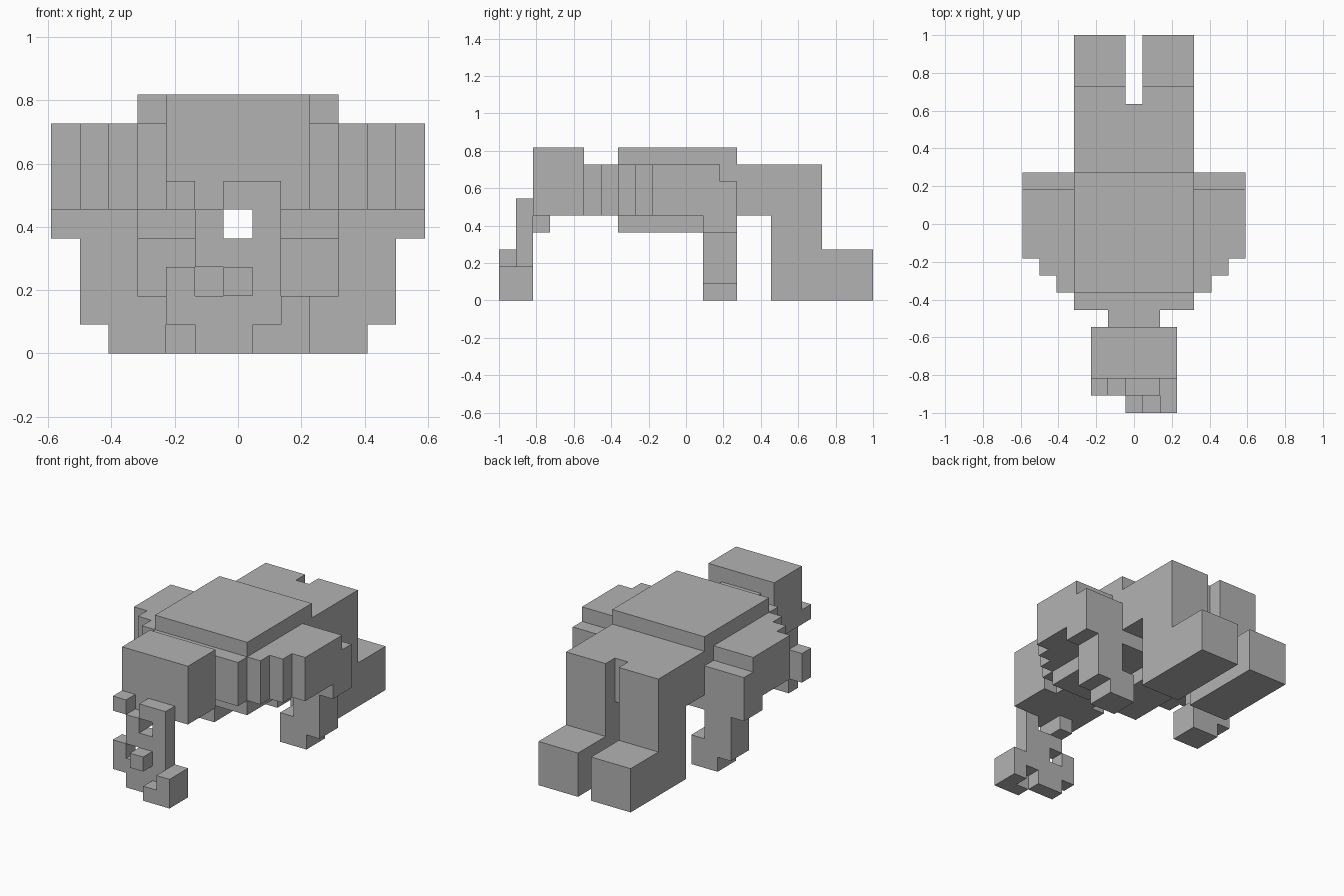
import bpy
import bmesh
from mathutils import Vector

U = 1 / 11  # size of one block

if "Cube" in bpy.data.objects:
    bpy.data.objects.remove(bpy.data.objects["Cube"], do_unlink=True)

grey = bpy.data.materials.new("plain_grey")
grey.use_nodes = True
colour = (0.45, 0.45, 0.45, 1)
grey.diffuse_color = colour
grey.node_tree.nodes["Principled BSDF"].inputs["Base Color"].default_value = colour

SIDES = [Vector(d) for d in ((1, 0, 0), (-1, 0, 0), (0, 1, 0), (0, -1, 0), (0, 0, 1), (0, 0, -1))]


def cells(x, y, z):
    """Block cells in a box; x counts columns inclusively, y and z are bounds."""
    return {(i, j, k) for i in range(x[0], x[1] + 1)
            for j in range(*y) for k in range(*z)}


def build(name, *boxes, flip=False):
    """Make one closed part from boxes, keeping only its outer faces."""
    filled = set().union(*(cells(*b) for b in boxes))
    if flip:
        filled = {(-i, j, k) for i, j, k in filled}
    bm = bmesh.new()
    for cell in filled:
        centre = Vector(cell) + Vector((0, 0.5, 0.5))
        for n in SIDES:
            if tuple(int(a + b) for a, b in zip(cell, n)) in filled:
                continue
            u = Vector((n.y, n.z, n.x))
            v = n.cross(u)
            ring = (-u - v, u - v, u + v, v - u)
            bm.faces.new([bm.verts.new((centre + (n + r) / 2) * U) for r in ring])
    bmesh.ops.remove_doubles(bm, verts=bm.verts, dist=U / 100)
    mesh = bpy.data.meshes.new(name)
    bm.to_mesh(mesh)
    bm.free()
    mesh.materials.append(grey)
    obj = bpy.data.objects.new(name, mesh)
    bpy.context.collection.objects.link(obj)


# Torso, back plate, neck and head
build("torso", ((-3, 3), (-5, 7), (5, 8)))
build("back_plate", ((-3, 3), (-4, 3), (8, 9)))
build("neck", ((-1, 1), (-6, -5), (5, 8)))
build("head", ((-2, 2), (-9, -6), (5, 9)))
build("jaw", ((-1, -1), (-9, -8), (4, 5)))

# Irregular open front piece hanging from the head
build("front_piece",
      ((-2, -2), (-10, -9), (5, 6)),
      ((0, 1), (-10, -9), (5, 6)),
      ((-1, -1), (-10, -9), (4, 5)),
      ((1, 1), (-10, -9), (4, 5)),
      ((-1, 1), (-10, -9), (3, 4)),
      ((-2, -2), (-10, -9), (2, 3)),
      ((0, 1), (-10, -9), (2, 3)),
      ((-2, 1), (-10, -9), (1, 2)),
      ((-1, 0), (-10, -9), (0, 1)),
      ((0, 0), (-11, -10), (2, 3)),
      ((1, 1), (-11, -10), (0, 1)),
      ((2, 2), (-11, -9), (0, 2)))

for side, flip in (("left", False), ("right", True)):
    # Belly half
    build(side + "_belly", ((1, 3), (-4, 3), (4, 5)), flip=flip)
    # Stepped shoulder, with a lower ledge at its back
    build(side + "_shoulder",
          ((4, 4), (-4, 2), (5, 8)),
          ((5, 5), (-3, 2), (5, 8)),
          ((6, 6), (-2, 2), (5, 8)),
          ((4, 6), (2, 3), (5, 7)), flip=flip)
    # Front leg narrowing to a turned-in foot
    build(side + "_front_leg",
          ((4, 6), (1, 3), (4, 5)),
          ((4, 5), (1, 3), (2, 4)),
          ((3, 5), (1, 3), (1, 2)),
          ((3, 4), (1, 3), (0, 1)), flip=flip)
    # Hind leg with its long foot
    build(side + "_hind_leg",
          ((1, 3), (5, 8), (0, 5)),
          ((1, 3), (7, 8), (5, 8)),
          ((1, 3), (8, 11), (0, 3)), flip=flip)
